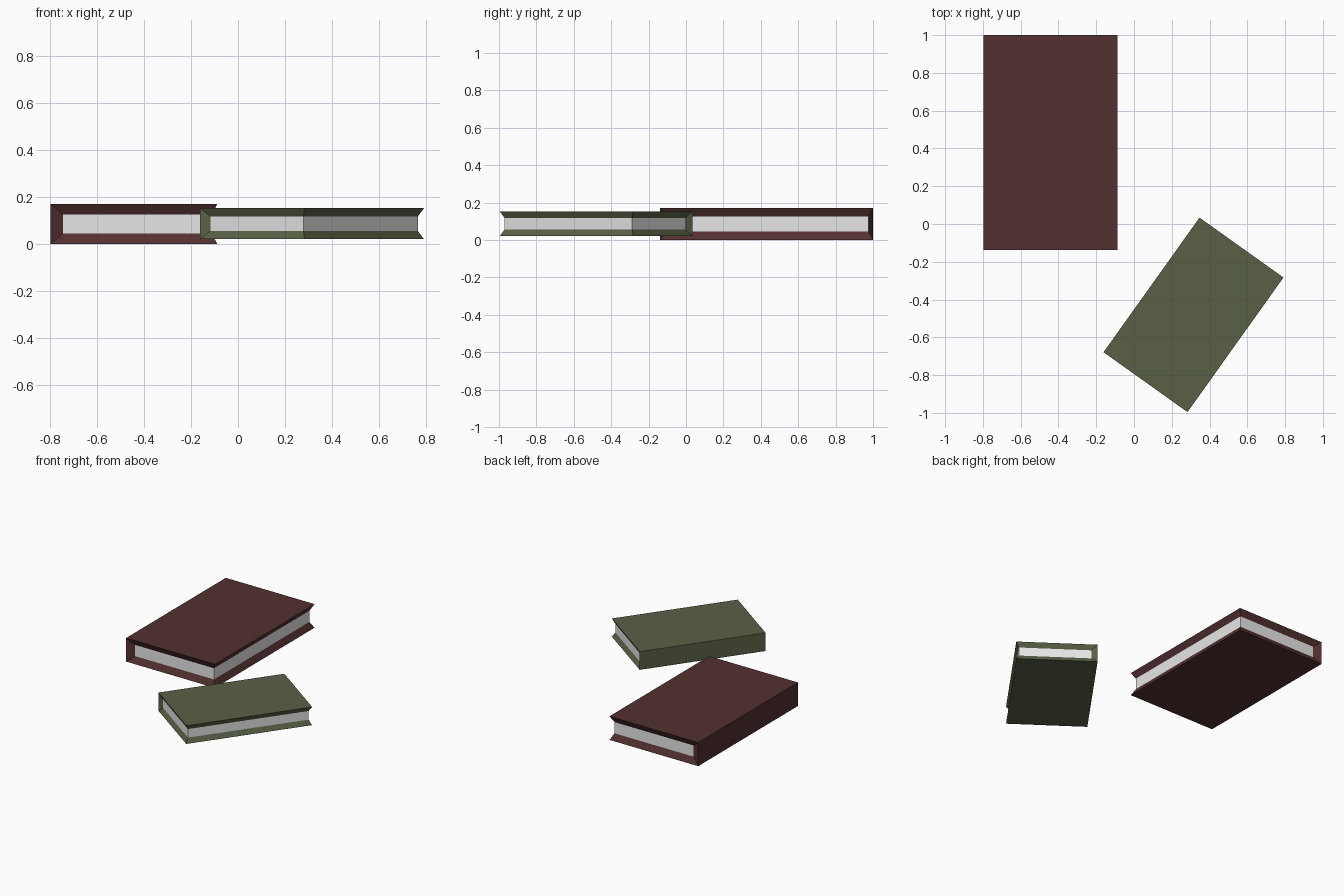
import bpy, bmesh, math

if "Cube" in bpy.data.objects:
    bpy.data.objects.remove(bpy.data.objects["Cube"])


def material(name, rgb):
    m = bpy.data.materials.new(name)
    m.diffuse_color = (*rgb, 1)
    m.use_nodes = True
    m.node_tree.nodes["Principled BSDF"].inputs["Base Color"].default_value = m.diffuse_color
    return m


PAGES = material("page_white", (0.80, 0.80, 0.80))
MAROON = material("maroon_cover", (0.088, 0.030, 0.030))
GREEN = material("olive_cover", (0.098, 0.118, 0.060))

HX, HY, HZ = 0.355, 0.569, 0.0855   # half sizes of a full-scale book
RIM, SPINE, DEPTH = 0.045, 0.053, 0.024   # cover rim, spine rim, page recess


def book(name, cover, location, angle=0.0, scale=1.0):
    bm = bmesh.new()
    bmesh.ops.create_cube(bm, size=2)
    for v in bm.verts:
        v.co.x *= HX
        v.co.y *= HY
        v.co.z *= HZ
    bm.normal_update()
    # pages: the three edges other than the spine (-x), inset as one strip
    strip = [f for f in bm.faces if f.normal.x > 0.5 or abs(f.normal.y) > 0.5]
    bmesh.ops.inset_region(bm, faces=strip, thickness=0.01,
                           use_even_offset=True, use_boundary=True)
    # recess the strip so the covers taper in towards the pages
    for v in {v for f in strip for v in f.verts}:
        v.co.x = HX - DEPTH if v.co.x > 0 else -HX + SPINE
        v.co.y = math.copysign(HY - DEPTH, v.co.y)
        v.co.z = math.copysign(HZ - RIM, v.co.z)
    for f in strip:
        f.material_index = 1
    bmesh.ops.recalc_face_normals(bm, faces=bm.faces)
    mesh = bpy.data.meshes.new(name)
    bm.to_mesh(mesh)
    bm.free()
    mesh.materials.append(cover)
    mesh.materials.append(PAGES)
    ob = bpy.data.objects.new(name, mesh)
    ob.location = location
    ob.rotation_euler.z = angle
    ob.scale = (scale,) * 3
    bpy.context.collection.objects.link(ob)


# large book, and a smaller turned one beside it
book("large_maroon_book", MAROON, (-0.443, 0.431, HZ))
book("small_olive_book", GREEN, (0.315, -0.481, 0.087), math.radians(-35.5), 0.769)
